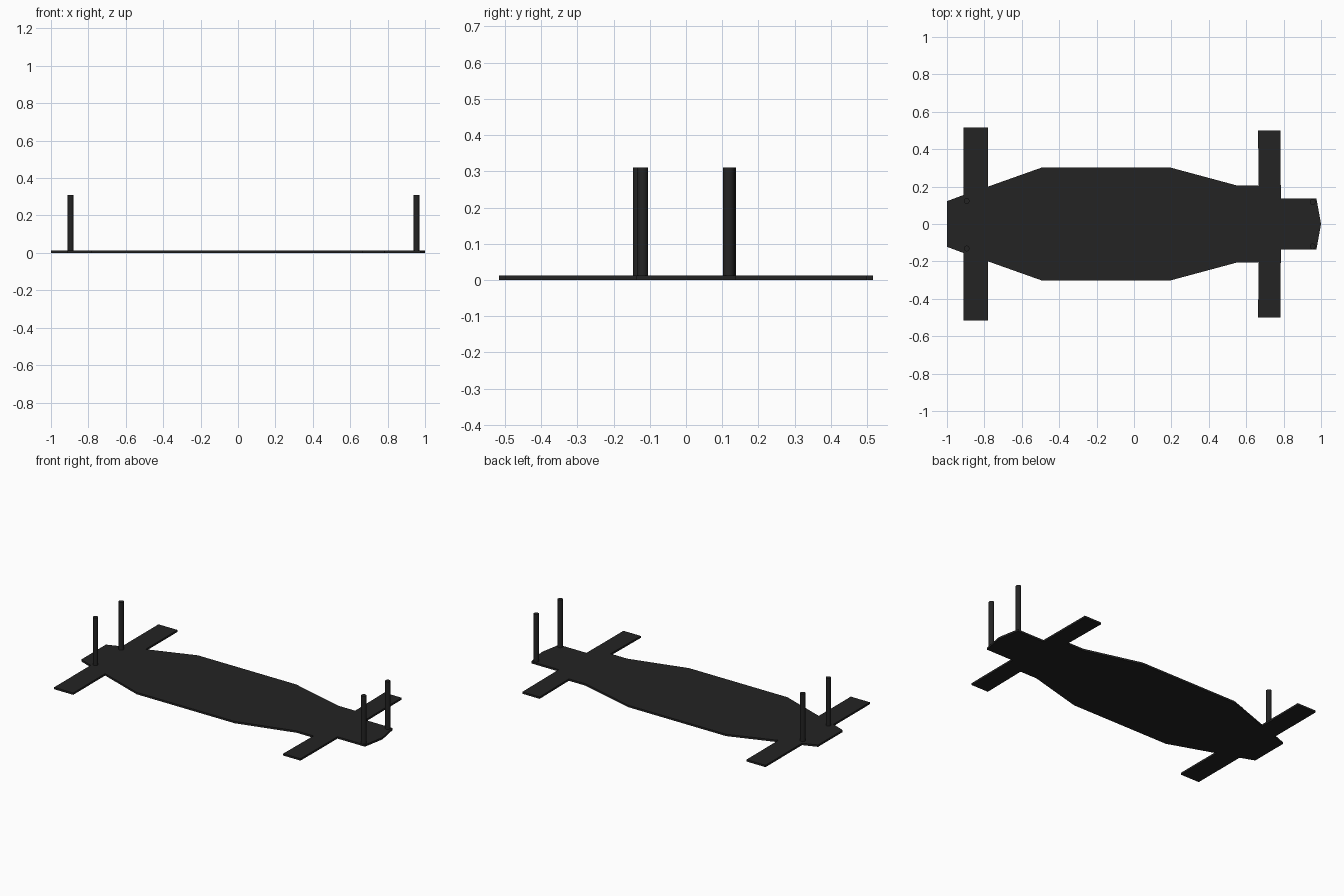
import bpy, bmesh

if "Cube" in bpy.data.objects:
    bpy.data.objects.remove(bpy.data.objects["Cube"])

black = bpy.data.materials.new("matte black")
black.diffuse_color = (0.017, 0.017, 0.017, 1)
black.use_nodes = True
black.node_tree.nodes["Principled BSDF"].inputs["Base Color"].default_value = black.diffuse_color

THICK = 0.012


def add_object(name, bm):
    bmesh.ops.recalc_face_normals(bm, faces=bm.faces)
    mesh = bpy.data.meshes.new(name)
    bm.to_mesh(mesh)
    bm.free()
    mesh.materials.append(black)
    ob = bpy.data.objects.new(name, mesh)
    bpy.context.collection.objects.link(ob)
    return ob


# Chassis plate: half outline from tail to nose, mirrored across y = 0,
# with the four cross arms as part of the cut-out shape
half = [(-1.0, 0.122), (-0.912, 0.155), (-0.912, 0.516), (-0.78, 0.516),
        (-0.78, 0.20), (-0.49, 0.303), (0.19, 0.303), (0.55, 0.206),
        (0.667, 0.206), (0.663, 0.50), (0.783, 0.50), (0.785, 0.137),
        (0.975, 0.137)]
outline = half + [(1.0, 0.0)] + [(x, -y) for x, y in reversed(half)]
bm = bmesh.new()
face = bm.faces.new([bm.verts.new((x, y, 0)) for x, y in outline])
top = bmesh.ops.extrude_face_region(bm, geom=[face], use_keep_orig=True)
bmesh.ops.translate(bm, vec=(0, 0, THICK),
                    verts=[v for v in top["geom"] if isinstance(v, bmesh.types.BMVert)])
add_object("chassis_plate", bm)


# Body posts: slim cylinders standing on the plate
def post(name, x, y, radius=0.0155, height=0.31):
    bpy.ops.mesh.primitive_cylinder_add(vertices=16, radius=radius, depth=height - 0.002,
                                        location=(x, y, height / 2 + 0.001))
    ob = bpy.context.object
    ob.name = name
    ob.data.materials.append(black)
    bpy.ops.object.shade_smooth_by_angle()


for side, s in (("left", 1), ("right", -1)):
    post("rear_post_" + side, -0.895, 0.127 * s - 0.004)
    post("front_post_" + side, 0.955, 0.119 * s - 0.001)
